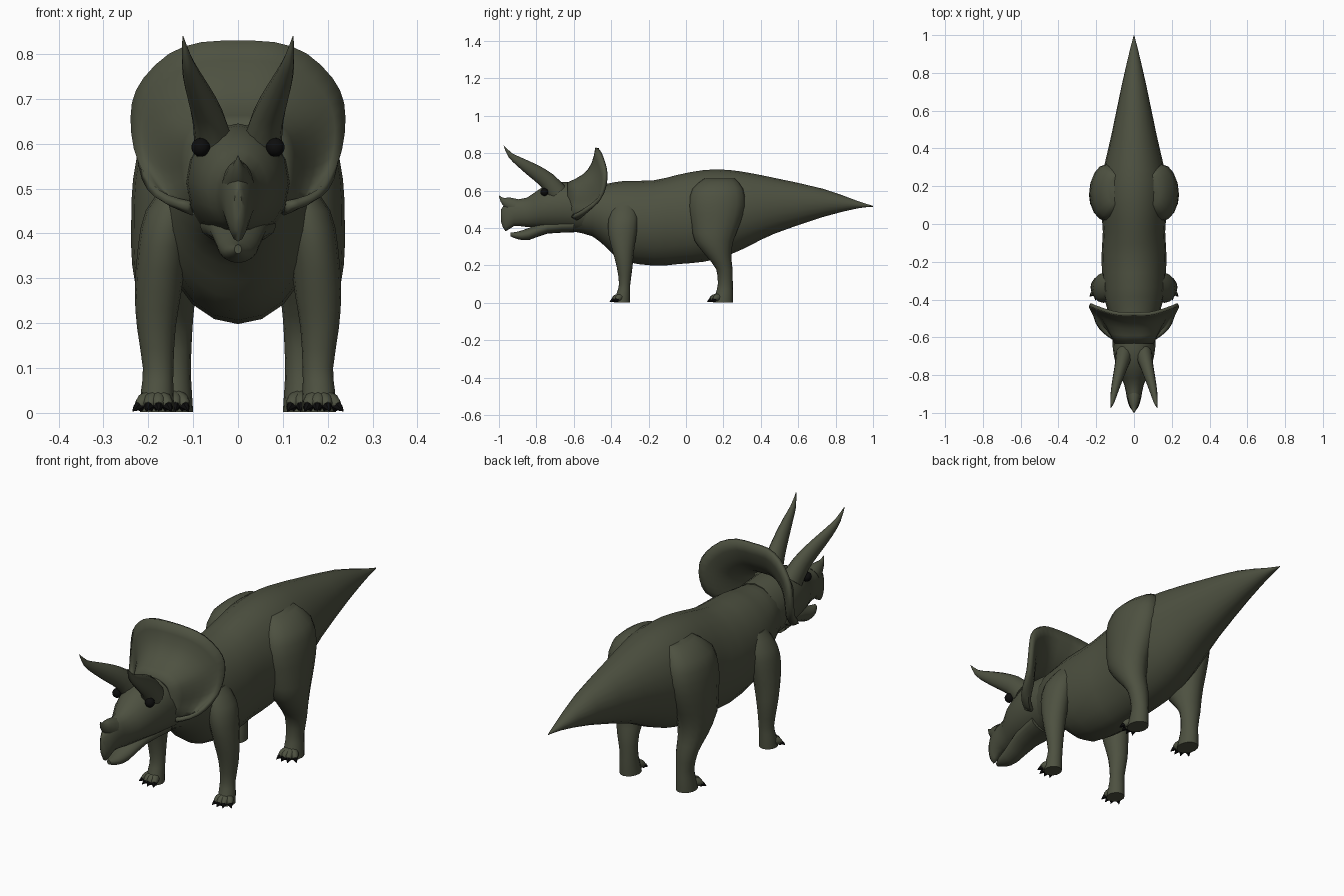
import bpy, bmesh, math
from mathutils import Vector

if "Cube" in bpy.data.objects:
    bpy.data.objects.remove(bpy.data.objects["Cube"], do_unlink=True)


def material(name, rgb):
    m = bpy.data.materials.new(name)
    m.use_nodes = True
    m.diffuse_color = (*rgb, 1)
    m.node_tree.nodes["Principled BSDF"].inputs["Base Color"].default_value = (*rgb, 1)
    return m


SKIN = material("olive skin", (0.075, 0.082, 0.052))
BLACK = material("black", (0.004, 0.004, 0.004))
X, Y, Z = Vector((1, 0, 0)), Vector((0, 1, 0)), Vector((0, 0, 1))


def finish(name, bm, mat):
    bmesh.ops.recalc_face_normals(bm, faces=bm.faces)
    mesh = bpy.data.meshes.new(name)
    bm.to_mesh(mesh)
    bm.free()
    mesh.materials.append(mat)
    ob = bpy.data.objects.new(name, mesh)
    bpy.context.collection.objects.link(ob)
    bpy.ops.object.select_all(action='DESELECT')
    bpy.context.view_layer.objects.active = ob
    ob.select_set(True)
    bpy.ops.object.shade_smooth_by_angle(angle=math.radians(50))
    return ob


def refine(rows, steps):
    """Catmull-Rom interpolation of tuples."""
    out, last = [], len(rows) - 1
    for i in range(last):
        a, b, c, d = (rows[max(0, min(last, i + k))] for k in (-1, 0, 1, 2))
        for s in range(steps):
            t = s / steps
            out.append([q + t / 2 * (r - p + t * (2*p - 5*q + 4*r - w + t * (3*(q - r) + w - p)))
                        for p, q, r, w in zip(a, b, c, d)])
    return out + [list(rows[-1])]


def loft(name, rows, mat=SKIN, axis=None, side=1, sides=16, steps=2):
    """Skin rings (x, y, z, width radius, depth radius); rings face axis or the path."""
    rows = refine(rows, steps)
    pts = [Vector((r[0] * side, r[1], r[2])) for r in rows]
    bm = bmesh.new()
    rings = []
    for i, (p, r) in enumerate(zip(pts, rows)):
        t = axis or (pts[min(i + 1, len(pts) - 1)] - pts[max(i - 1, 0)]).normalized()
        u = (X - t * X.dot(t)).normalized()
        v = t.cross(u)
        angles = [math.tau * k / sides for k in range(sides)]
        rings.append([bm.verts.new(p + u * math.cos(a) * max(r[3], .001)
                                   + v * math.sin(a) * max(r[4], .001)) for a in angles])
    for a, b in zip(rings, rings[1:]):
        for k in range(sides):
            j = (k + 1) % sides
            bm.faces.new((a[k], a[j], b[j], b[k]))
    bm.faces.new(rings[0])
    bm.faces.new(rings[-1])
    return finish(name, bm, mat)


def trunk(name, rows, **kw):
    """Loft along y from rows of (y, top, bottom, half width)."""
    return loft(name, [(0, y, (t + b) / 2, w, (t - b) / 2) for y, t, b, w in rows], axis=Y, **kw)


# Body and tail
trunk("body", [
    (-.60, .60, .38, .09), (-.50, .63, .355, .125), (-.42, .637, .29, .15), (-.34, .65, .225, .165),
    (-.17, .655, .198, .172), (-.04, .685, .207, .165), (.10, .71, .22, .175), (.23, .71, .255, .172),
    (.35, .692, .31, .148), (.47, .668, .368, .12), (.73, .61, .458, .066), (.92, .543, .505, .022),
    (1.0, .518, .513, .001)], sides=20)

# Head, beak and lower jaw
trunk("head", [
    (-.988, .50, .43, .008), (-.965, .53, .382, .025), (-.92, .55, .41, .038), (-.85, .562, .405, .052),
    (-.78, .61, .40, .085), (-.70, .64, .39, .106), (-.62, .645, .385, .115), (-.50, .635, .37, .115)])
trunk("lower_jaw", [
    (-.937, .375, .355, .008), (-.90, .38, .34, .03), (-.84, .40, .335, .044),
    (-.74, .44, .37, .062), (-.60, .46, .375, .085)])
loft("nose_horn", [(0, -.915, .515, .035, .045), (0, -.955, .535, .024, .032),
                   (0, -.982, .55, .012, .014), (0, -1.0, .573, .001, .001)], sides=10)

# Frill: a curved sheet from the skull out to the rim
rim = [(0, -.475, .828), (.08, -.475, .825), (.15, -.458, .80), (.207, -.438, .745), (.232, -.427, .69),
       (.234, -.435, .62), (.222, -.465, .555), (.198, -.53, .505), (.16, -.575, .478), (.11, -.61, .465)]
root = [(0, -.63, .635), (.03, -.63, .635), (.055, -.63, .63), (.08, -.63, .615), (.09, -.63, .595),
        (.095, -.63, .57), (.095, -.63, .545), (.095, -.63, .52), (.09, -.63, .50), (.08, -.63, .48)]
rim, root = refine(rim, 2), refine(root, 2)


def both_sides(half):
    return [Vector((-x, y, z)) for x, y, z in half[:0:-1]] + [Vector(p) for p in half]


bm = bmesh.new()
rows = []
for inner, outer in zip(both_sides(root), both_sides(rim)):
    row = []
    for k in range(7):
        t = k / 6
        p = inner.lerp(outer, t)
        p += (Y * .035 - Z * .025) * math.sin(math.pi * t)
        row.append(bm.verts.new(p))
    rows.append(row)
for a, b in zip(rows, rows[1:]):
    for k in range(6):
        bm.faces.new((a[k], a[k + 1], b[k + 1], b[k]))
frill = finish("frill", bm, SKIN)
thick = frill.modifiers.new("thickness", 'SOLIDIFY')
thick.thickness = .018
thick.offset = 0


def foot(label, side, x, y, reach):
    """Four toes fanned forward, each ending in a black claw."""
    for i, angle in enumerate((-.45, -.05, .35, .85)):
        d = Vector((math.sin(angle), -math.cos(angle), 0))
        base = Vector((x, y, .024))

        def ring(f, z, r):
            p = base + d * reach * f
            return (p.x, p.y, z, r, r)
        loft(f"{label}_toe_{i + 1}", [ring(.3, .03, .022), ring(.75, .024, .018), ring(1, .016, .01)],
             side=side, sides=8)
        loft(f"{label}_claw_{i + 1}", [ring(.9, .016, .013), ring(1.08, .013, .009), ring(1.3, .004, .001)],
             mat=BLACK, side=side, sides=6)


for word, s in (("left", 1), ("right", -1)):
    # Brow horns and eyes
    loft(f"{word}_brow_horn", [
        (.052, -.69, .59, .045, .055), (.066, -.745, .655, .036, .046), (.085, -.815, .705, .028, .038),
        (.103, -.885, .75, .02, .026), (.114, -.94, .79, .011, .014), (.123, -.974, .84, .001, .001)],
        side=s, sides=12)
    bm = bmesh.new()
    bmesh.ops.create_uvsphere(bm, u_segments=12, v_segments=8, radius=.021)
    bmesh.ops.translate(bm, verts=bm.verts, vec=(.083 * s, -.757, .592))
    finish(f"{word}_eye", bm, BLACK)

    # Front legs
    loft(f"{word}_front_leg", [
        (.115, -.33, .52, .04, .06), (.15, -.335, .45, .056, .078), (.168, -.34, .37, .055, .076),
        (.178, -.335, .27, .052, .056), (.182, -.328, .19, .043, .042), (.178, -.328, .10, .034, .03),
        (.18, -.335, .05, .036, .036), (.18, -.342, .002, .038, .042)], axis=Z, side=s)
    foot(f"{word}_front", s, .18, -.335, .056)

    # Hind legs
    loft(f"{word}_hind_leg", [
        (.10, .18, .665, .04, .08), (.135, .17, .61, .075, .135), (.15, .165, .52, .084, .15),
        (.155, .158, .42, .083, .13), (.16, .15, .33, .076, .103), (.158, .175, .25, .062, .067),
        (.15, .205, .18, .048, .044), (.143, .21, .10, .038, .04), (.143, .205, .05, .04, .046),
        (.143, .197, .002, .043, .053)], axis=Z, side=s)
    foot(f"{word}_hind", s, .143, .188, .058)
